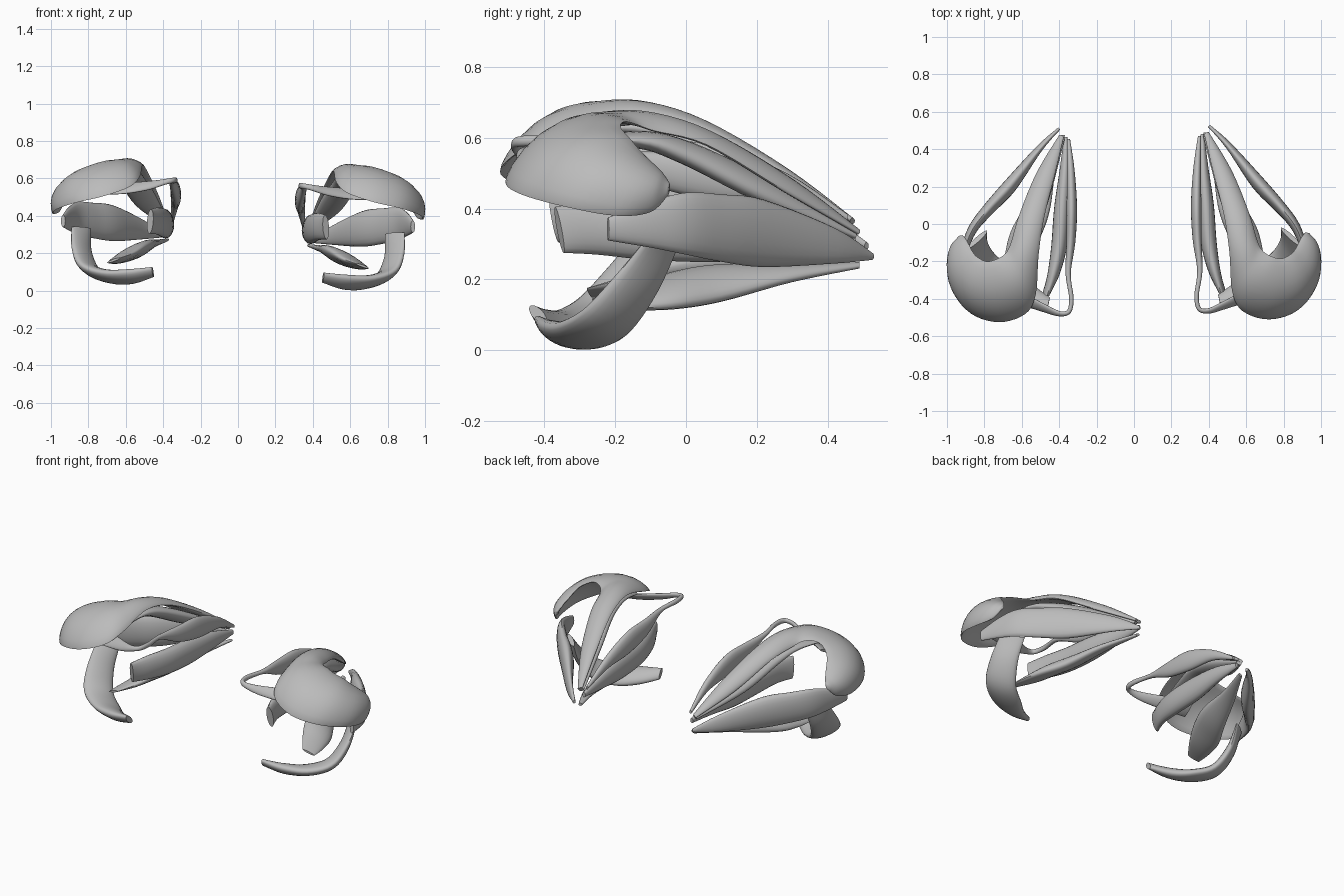
import bpy, bmesh, math
from mathutils import Vector as V

mat = bpy.data.materials.new("muscle_grey")
mat.diffuse_color = (0.5, 0.5, 0.5, 1)
SIDES, STEPS = 20, 5


def spline(p, i, t):
    """Catmull-Rom point on segment i of list p."""
    a, b, c, d = p[max(i - 1, 0)], p[i], p[i + 1], p[min(i + 2, len(p) - 1)]
    return 0.5 * (2 * b + (c - a) * t + (2 * a - 5 * b + 4 * c - d) * t * t
                  + (3 * b - a - 3 * c + d) * t ** 3)


def muscle(name, rows, thick, bulge=None):
    """Loft a flat strap between two edges, on both sides of the head.
    rows: edge A xyz + edge B xyz; thick, bulge: half thickness and dome per row."""
    n = len(rows)
    A = [V(r[:3]) for r in rows]
    B = [V(r[3:]) for r in rows]
    T = [V((thick[k], (bulge or [0] * n)[k], 0)) for k in range(n)]
    keys = [(i, s / STEPS) for i in range(n - 1) for s in range(STEPS)] + [(n - 2, 1.0)]
    pa, pb, pt = ([spline(p, i, t) for i, t in keys] for p in (A, B, T))
    mid = [(a + b) / 2 for a, b in zip(pa, pb)]
    for side, label in ((1, "right"), (-1, "left")):
        bm = bmesh.new()
        rings = []
        for k in range(len(keys)):
            tan = mid[min(k + 1, len(mid) - 1)] - mid[max(k - 1, 0)]
            half = (pb[k] - pa[k]) / 2
            nor = tan.cross(half).normalized()
            ring = []
            for j in range(SIDES):
                u = 2 * math.pi * j / SIDES
                co = mid[k] + half * math.cos(u) + nor * (
                    pt[k].y * math.sin(u) ** 2 + pt[k].x * math.sin(u))
                # the left set sits slightly higher and further forward
                if side < 0:
                    co = V((-co.x, co.y - 0.015, co.z + 0.03))
                ring.append(bm.verts.new(co))
            rings.append(ring)
        for r, q in zip(rings, rings[1:]):
            for j in range(SIDES):
                m = (j + 1) % SIDES
                bm.faces.new((r[j], r[m], q[m], q[j]))
        bm.faces.new(rings[0])
        bm.faces.new(rings[-1])
        bmesh.ops.recalc_face_normals(bm, faces=bm.faces)
        me = bpy.data.meshes.new(name)
        bm.to_mesh(me)
        bm.free()
        me.materials.append(mat)
        ob = bpy.data.objects.new(f"{label}_{name}", me)
        bpy.context.collection.objects.link(ob)
        bpy.context.view_layer.objects.active = ob
        ob.select_set(True)
        bpy.ops.object.shade_smooth_by_angle(angle=math.radians(50))
        ob.select_set(False)


# Lid lifter: strap that widens into a domed cap and wraps round a notch
muscle("lid_lifter", [
    (.375, .48, .34, .40, .49, .33),
    (.42, .29, .47, .525, .28, .45),
    (.48, .05, .60, .615, .06, .58),
    (.51, -.15, .64, .66, -.09, .62),
    (.525, -.36, .58, .69, -.145, .64),
    (.58, -.465, .525, .74, -.175, .645),
    (.72, -.51, .475, .79, -.185, .63),
    (.87, -.465, .44, .84, -.16, .60),
    (.97, -.34, .405, .865, -.13, .565),
    (.99, -.20, .38, .88, -.10, .535),
    (.96, -.10, .39, .90, -.065, .50),
    (.935, -.05, .44, .92, -.045, .47)],
    [.008] + [.018] * 10 + [.009], [0, .01, .015, .028, .043, .052, .055, .055, .047, .038, .02, 0])

# Upper straight muscle, tucked under the lid lifter
muscle("upper_strap", [
    (.37, .47, .33, .40, .48, .32),
    (.44, .20, .48, .55, .22, .43),
    (.50, 0, .57, .63, 0, .545),
    (.53, -.16, .60, .67, -.13, .59),
    (.56, -.33, .565, .72, -.33, .585)], [.01, .032, .032, .024, .012])

# Upper slanting muscle: belly, thin tendon, hairpin turn and flared end
muscle("upper_slanting", [
    (.35, .47, .335, .35, .47, .355),
    (.335, .30, .40, .34, .30, .47),
    (.33, .10, .42, .335, .10, .55),
    (.335, -.08, .46, .34, -.08, .56),
    (.352, -.25, .535, .352, -.25, .565),
    (.335, -.38, .545, .335, -.38, .575),
    (.35, -.455, .545, .345, -.45, .575),
    (.40, -.475, .535, .395, -.455, .565),
    (.48, -.455, .51, .47, -.42, .555),
    (.60, -.42, .49, .58, -.36, .545),
    (.72, -.40, .485, .70, -.30, .53)],
    [.008, .02, .028, .024, .014, .012, .012, .012, .013, .013, .009])

# Inner straight muscle
muscle("inner_strap", [
    (.365, .48, .285, .365, .48, .315),
    (.37, .30, .27, .37, .30, .37),
    (.385, .10, .25, .385, .10, .40),
    (.40, -.10, .255, .40, -.10, .41),
    (.43, -.25, .27, .43, -.25, .415),
    (.475, -.345, .275, .465, -.37, .405)], [.01, .028, .042, .042, .032, .018])

# Outer straight muscle
muscle("outer_strap", [
    (.40, .525, .255, .40, .525, .275),
    (.51, .42, .245, .50, .42, .345),
    (.66, .22, .235, .665, .22, .425),
    (.77, .10, .25, .775, .10, .44),
    (.855, 0, .27, .855, 0, .445),
    (.90, -.10, .29, .90, -.10, .42),
    (.935, -.22, .31, .935, -.22, .375)], [.008, .018, .038, .033, .026, .02, .012])

# Lower straight muscle
muscle("lower_strap", [
    (.37, .49, .245, .395, .49, .235),
    (.42, .30, .235, .50, .30, .20),
    (.45, .10, .235, .59, .10, .145),
    (.49, -.03, .215, .66, -.03, .125),
    (.55, -.15, .175, .69, -.15, .12),
    (.63, -.265, .145, .70, -.25, .12)], [.008, .02, .034, .034, .022, .006])

# Lower slanting muscle: sling below the eye
muscle("lower_slanting", [
    (.785, -.02, .30, .89, -.115, .31),
    (.785, -.08, .17, .885, -.205, .20),
    (.735, -.155, .06, .845, -.29, .11),
    (.64, -.225, .02, .73, -.365, .07),
    (.55, -.305, .018, .59, -.41, .075),
    (.45, -.38, .045, .46, -.425, .095)], [.014, .028, .032, .032, .03, .016])
